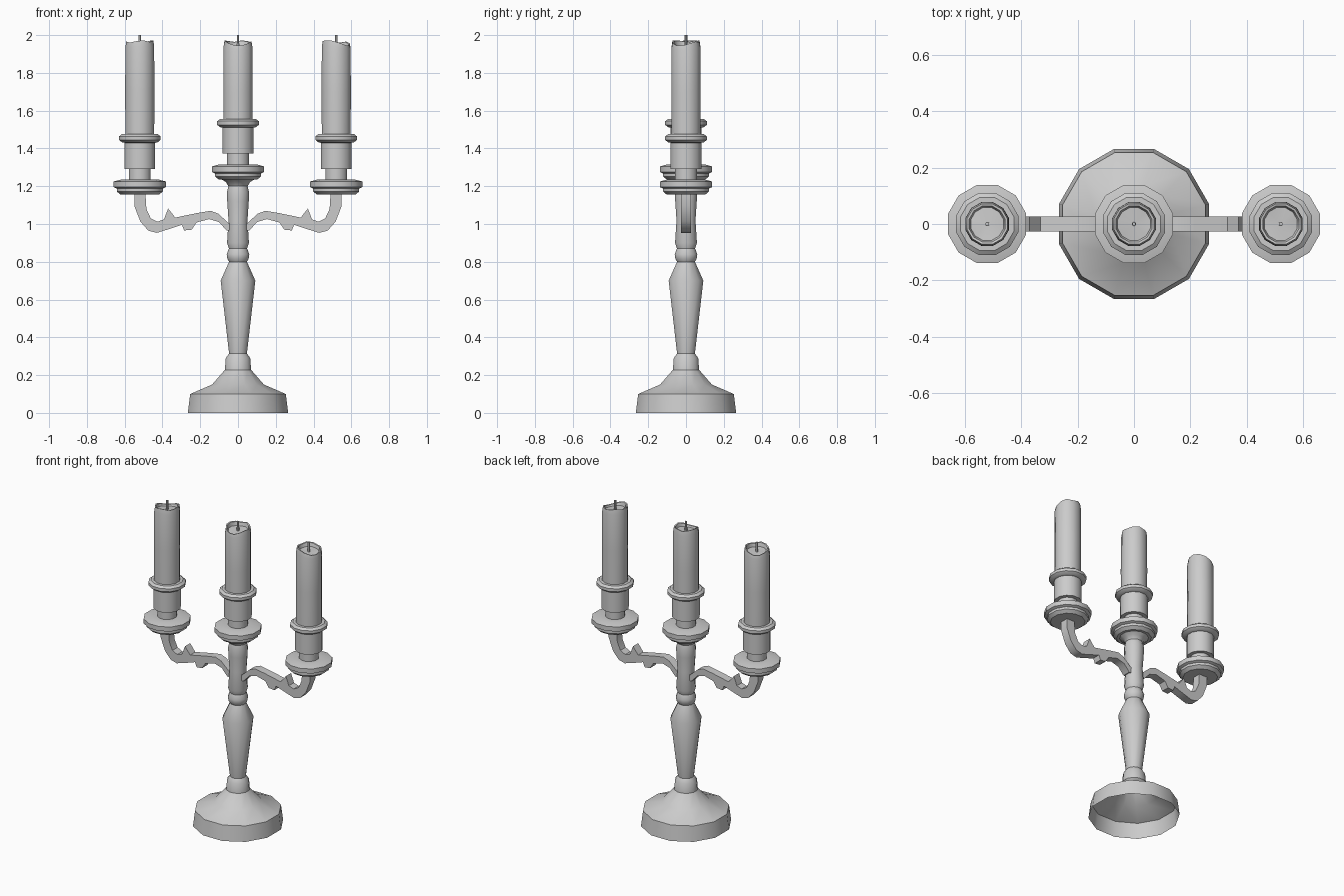
import bpy, bmesh, math

if "Cube" in bpy.data.objects:
    bpy.data.objects.remove(bpy.data.objects["Cube"])

SIDES = 12
ARM_X = 0.52


def finish(bm, name, location=(0, 0, 0), angle=35):
    mesh = bpy.data.meshes.new(name)
    bm.to_mesh(mesh)
    bm.free()
    ob = bpy.data.objects.new(name, mesh)
    ob.location = location
    bpy.context.collection.objects.link(ob)
    bpy.ops.object.select_all(action='DESELECT')
    ob.select_set(True)
    bpy.context.view_layer.objects.active = ob
    bpy.ops.object.shade_smooth_by_angle(angle=math.radians(angle))
    return ob


def revolve(name, profile, location=(0, 0, 0), sides=SIDES, dips=None, turn=0):
    """Spin (radius, z[, dip weight]) points; dips lower each corner by its own amount."""
    bm = bmesh.new()
    rings = []
    for r, z, *w in profile:
        ring = []
        for k in range(sides):
            a = 2 * math.pi * (k + 0.5) / sides
            drop = dips[(k + turn) % sides] * w[0] if dips and w else 0
            ring.append(bm.verts.new((r * math.cos(a), r * math.sin(a), z - drop)))
        rings.append(ring)
    for lo, hi in zip(rings, rings[1:]):
        for k in range(sides):
            n = (k + 1) % sides
            bm.faces.new((lo[k], lo[n], hi[n], hi[k]))
    bmesh.ops.remove_doubles(bm, verts=bm.verts, dist=1e-5)
    return finish(bm, name, location)


# Hollow foot and turned column
revolve("base_and_column", [
    (0.275, 0), (0.262, 0.10), (0.142, 0.15), (0.072, 0.228), (0.067, 0.29),
    (0.049, 0.315), (0.095, 0.70), (0.049, 0.80), (0.058, 0.815), (0.062, 0.84),
    (0.050, 0.87), (0.060, 0.90), (0.052, 1.02), (0.059, 1.12), (0.060, 1.17),
    (0.053, 1.20), (0.066, 1.222), (0.105, 1.245)])

# Drip pan, neck, socket and collar in one turned profile
HOLDER = [
    (0, 1.155), (0.105, 1.155), (0.126, 1.172), (0.126, 1.188), (0.143, 1.195),
    (0.143, 1.225), (0.10, 1.236), (0.06, 1.236), (0.06, 1.292), (0.084, 1.292),
    (0.084, 1.43), (0.097, 1.432), (0.114, 1.445), (0.114, 1.464), (0.098, 1.476),
    (0.074, 1.476)]

# Candle with an uneven melted rim and a sunken wax pool
CANDLE = [
    (0.079, 1.45), (0.080, 1.70), (0.079, 1.94, 0.6), (0.074, 1.972, 1),
    (0.066, 1.970, 1), (0.060, 1.945, 0.4), (0, 1.938)]
DIPS = [0.012, 0.004, 0, 0.008, 0.003, 0, 0.002, 0.014, 0.026, 0.028, 0.016, 0.006]

for label, x, lift, turn in (("left", -ARM_X, 0, 5),
                             ("centre", 0, 0.08, 0),
                             ("right", ARM_X, 0, 10)):
    revolve(label + "_holder", HOLDER, (x, 0, lift))
    revolve(label + "_candle", CANDLE, (x, 0, 0), dips=DIPS, turn=turn)
    revolve(label + "_wick", [(0.008, 1.93), (0.007, 2.0), (0, 2.0)], (x, 0, 0), sides=6)

# Scrolled arm with two thorns: outline in x, z extruded through y
OUTLINE = [
    (0.03, 0.965), (0.06, 0.965), (0.10, 1.01), (0.153, 1.026), (0.22, 1.008),
    (0.245, 0.97), (0.285, 0.966), (0.297, 0.996), (0.35, 0.978), (0.43, 0.953),
    (0.475, 0.965), (0.517, 1.013), (0.548, 1.093), (0.548, 1.16), (0.49, 1.16),
    (0.485, 1.08), (0.462, 1.03), (0.427, 1.012), (0.392, 1.024), (0.37, 1.082),
    (0.332, 1.034), (0.216, 1.058), (0.145, 1.07), (0.105, 1.055), (0.05, 1.005),
    (0.03, 1.0)]
for label, side in (("left", -1), ("right", 1)):
    bm = bmesh.new()
    face = bm.faces.new([bm.verts.new((side * x, -0.027, z)) for x, z in OUTLINE])
    ext = bmesh.ops.extrude_face_region(bm, geom=[face], use_keep_orig=True)
    for v in ext["geom"]:
        if isinstance(v, bmesh.types.BMVert):
            v.co.y = 0.027
    bmesh.ops.recalc_face_normals(bm, faces=bm.faces)
    finish(bm, label + "_arm")
